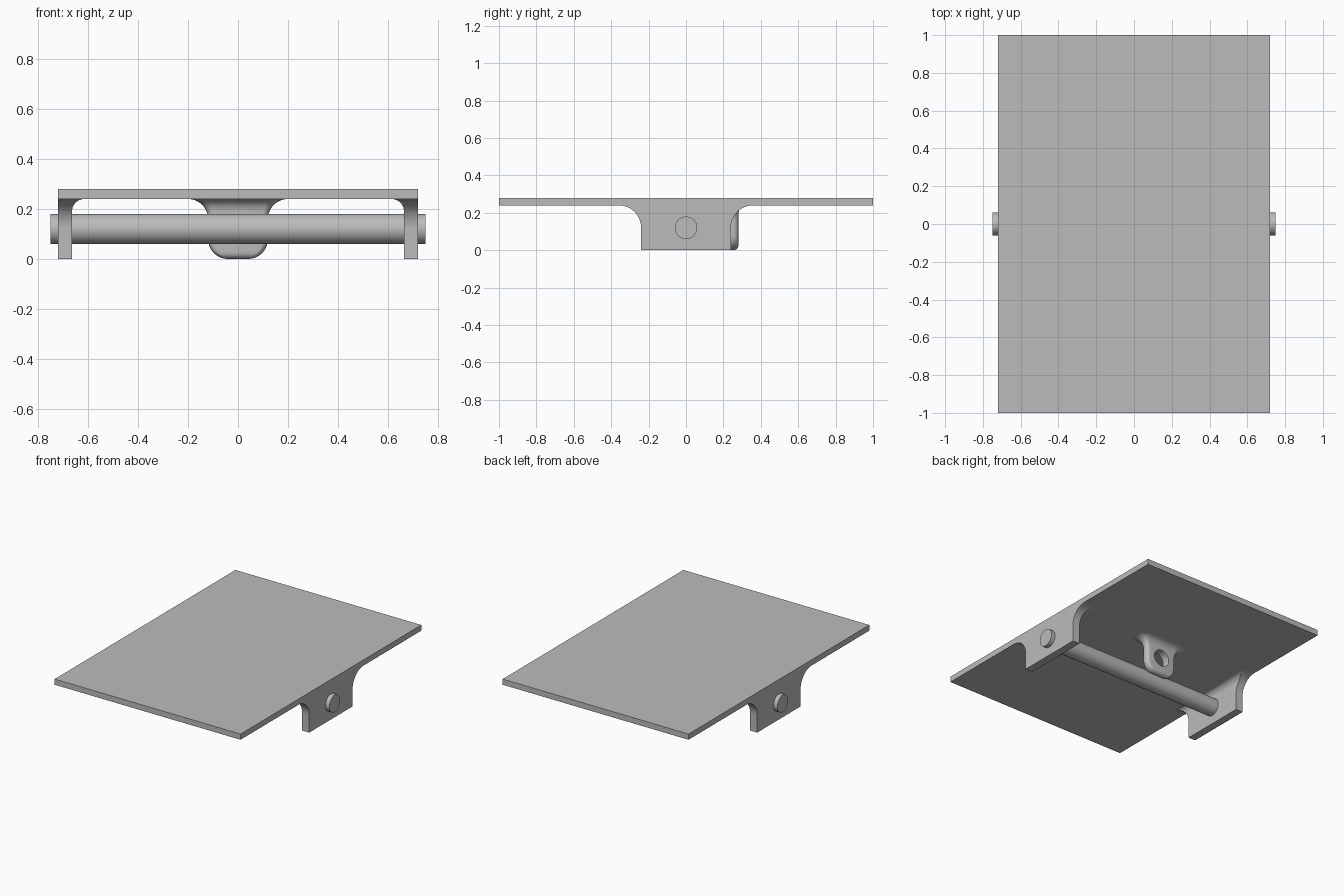
import bpy, bmesh
from math import pi, cos, sin, sqrt, radians
from mathutils import Matrix, Vector

cube = bpy.data.objects.get("Cube")
if cube:
    bpy.data.objects.remove(cube, do_unlink=True)

grey = bpy.data.materials.new("plain_grey")
grey.use_nodes = True
colour = (0.5, 0.5, 0.5, 1)
grey.diffuse_color = colour
grey.node_tree.nodes["Principled BSDF"].inputs["Base Color"].default_value = colour

UNDER = 0.24   # underside of the plate
AXLE_Z = 0.12


def finish(name, bm):
    bmesh.ops.recalc_face_normals(bm, faces=bm.faces)
    mesh = bpy.data.meshes.new(name)
    bm.to_mesh(mesh)
    bm.free()
    ob = bpy.data.objects.new(name, mesh)
    bpy.context.collection.objects.link(ob)
    mesh.materials.append(grey)
    return ob


def arc(cx, cy, r, start, end, n=12):
    angles = [radians(start + (end - start) * i / n) for i in range(n + 1)]
    return [(cx + r * cos(a), cy + r * sin(a)) for a in angles]


def prism(name, points, lo, hi, place):
    """Extrude a closed profile; place maps (u, v, depth) to x, y, z."""
    bm = bmesh.new()
    rings = [[bm.verts.new(place(u, v, d)) for u, v in points] for d in (lo, hi)]
    bridge(bm, rings)
    return finish(name, bm)


def bridge(bm, rings):
    n = len(rings[0])
    for a, b in zip(rings, rings[1:]):
        for i in range(n):
            j = (i + 1) % n
            bm.faces.new((a[i], a[j], b[j], b[i]))
    bm.faces.new(rings[0])
    bm.faces.new(rings[-1])


def cylinder(name, radius, length, matrix):
    bm = bmesh.new()
    bmesh.ops.create_cone(bm, cap_ends=True, segments=48, radius1=radius,
                          radius2=radius, depth=length, matrix=matrix)
    return finish(name, bm)


def cut(ob, cutter, operation):
    cutter.hide_render = True
    mod = ob.modifiers.new("cut", 'BOOLEAN')
    mod.operation, mod.solver, mod.object = operation, 'EXACT', cutter
    graph = bpy.context.evaluated_depsgraph_get()
    mesh = bpy.data.meshes.new_from_object(ob.evaluated_get(graph))
    ob.modifiers.clear()
    ob.data = mesh
    bpy.data.objects.remove(cutter, do_unlink=True)


def smooth(ob, angle=35):
    bpy.ops.object.select_all(action='DESELECT')
    ob.select_set(True)
    bpy.context.view_layer.objects.active = ob
    bpy.ops.object.shade_smooth_by_angle(angle=radians(angle))


# Flat top plate
prism("top_plate", [(-0.72, -1), (0.72, -1), (0.72, 1), (-0.72, 1)],
      UNDER, 0.28, lambda u, v, d: (u, v, d))

# Side brackets: filleted inward in one direction, flared along the plate in the other
inner = [(0.72, 0), (0.72, UNDER)] + arc(0.615, UNDER - 0.05, 0.05, 90, 0) + [(0.665, 0)]
flare = [(0.24, -0.1)] + arc(0.36, 0.12, 0.12, 180, 90, 16) + [(0.36, 0.3)]
outline = flare + [(-y, z) for y, z in reversed(flare)]
for side, s in (("left", 1), ("right", -1)):
    bracket = prism(side + "_bracket", inner, -0.5, 0.5, lambda u, v, d: (s * u, d, v))
    cutter = prism("bracket_cutter", outline, 0.5, 0.9, lambda u, v, d: (s * d, u, v))
    cut(bracket, cutter, 'INTERSECT')
    smooth(bracket)

# Axle through both brackets
smooth(cylinder("axle", 0.06, 1.5,
                Matrix.Translation((0, 0, AXLE_Z)) @ Matrix.Rotation(pi / 2, 4, 'Y')))


# Hanging lug: stacked rounded rectangles, rounded below and flared into the plate
def half_size(z, size, low, high):
    if z < low:
        return size - low + sqrt(low ** 2 - (low - z) ** 2)
    rise = z - (UNDER - high)
    return size + (high - sqrt(max(high ** 2 - rise ** 2, 0)) if rise > 0 else 0)


LUG_Y, LUG_T = 0.252, 0.028
levels = [0.08 * (1 - cos(pi / 2 * i / 14)) for i in range(15)]
levels += [0.16 + 0.08 * sin(pi / 2 * i / 14) for i in range(15)]
bm = bmesh.new()
rings = []
for z in levels:
    w = half_size(z, 0.12, 0.08, 0.08)
    t = half_size(z, LUG_T, 0.025, 0.05)
    r = t * 0.9
    ring = []
    for k, (sx, sy) in enumerate([(1, 1), (-1, 1), (-1, -1), (1, -1)]):
        ring += arc(sx * (w - r), LUG_Y + sy * (t - r), r, 90 * k, 90 * k + 90, 8)
    rings.append([bm.verts.new((x, y, z)) for x, y in ring])
bridge(bm, rings)
lug = finish("lug", bm)
hole = cylinder("hole_cutter", 0.06, 0.3,
                Matrix.Translation((0, LUG_Y, AXLE_Z)) @ Matrix.Rotation(pi / 2, 4, 'X'))
cut(lug, hole, 'DIFFERENCE')
smooth(lug)
